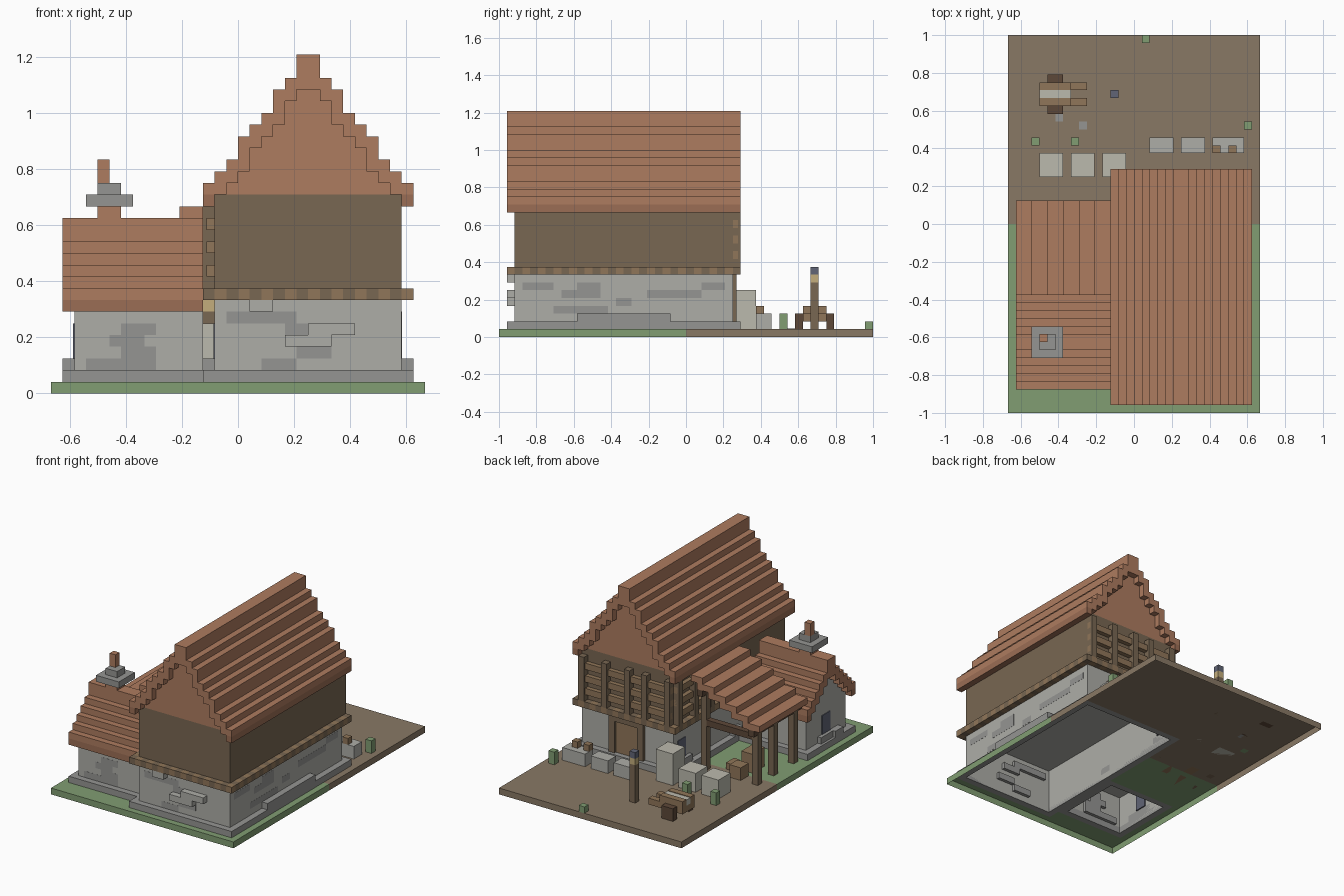
import bpy, bmesh, random

if "Cube" in bpy.data.objects:
    bpy.data.objects.remove(bpy.data.objects["Cube"])

U = 1 / 24          # one block; the model is 32 x 48 x 29 blocks
random.seed(4)

COL = dict(stone=(.42, .42, .39), stone_dark=(.30, .30, .29), pale=(.50, .49, .42),
           tile=(.42, .20, .115), tile_dark=(.33, .155, .09), wood=(.19, .135, .085),
           wood_dark=(.11, .065, .04), wood_light=(.28, .18, .10), grass=(.22, .34, .17),
           dirt=(.25, .19, .13), slate=(.12, .13, .18), glow=(.55, .42, .2))
mats = {}
for key, c in COL.items():
    mats[key] = bpy.data.materials.new(key)
    mats[key].diffuse_color = (*c, 1)

FACES = dict(bottom=(0, 2, 3, 1), top=(4, 5, 7, 6), front=(0, 1, 5, 4),
             back=(2, 6, 7, 3), left=(0, 4, 6, 2), right=(1, 3, 7, 5))


def part(name, mat, boxes, skip=()):
    """One object from boxes (x0, x1, y0, y1, z0, z1) in blocks; x, y from the front left corner."""
    bm = bmesh.new()
    for x0, x1, y0, y1, z0, z1 in boxes:
        v = [bm.verts.new(((x - 16) * U, (y - 24) * U, z * U))
             for z in (z0, z1) for y in (y0, y1) for x in (x0, x1)]
        for key, idx in FACES.items():
            if key not in skip:
                bm.faces.new([v[i] for i in idx])
    me = bpy.data.meshes.new(name)
    bm.to_mesh(me)
    bm.free()
    ob = bpy.data.objects.new(name, me)
    bpy.context.collection.objects.link(ob)
    me.materials.append(mats[mat])


def ring(x0, x1, y0, y1, z0, z1):
    """Four one-block-wide strips around a rectangle."""
    return [(x0, x1, y0, y0 + 1, z0, z1), (x0, x1, y1 - 1, y1, z0, z1),
            (x0, x0 + 1, y0 + 1, y1 - 1, z0, z1), (x1 - 1, x1, y0 + 1, y1 - 1, z0, z1)]


# Ground: open underneath, with gaps below the two buildings
SIDES = ('front', 'back', 'left', 'right')
TOPONLY = ('bottom',) + SIDES
part("grass_rim", 'grass', [(0, 32, 0, 24, 0, 1)], ('bottom', 'top', 'back'))
part("dirt_rim", 'dirt', [(0, 32, 24, 48, 0, 1)], ('bottom', 'top', 'front'))
part("grass_top", 'grass', [(0, 32, 0, 1, 0, 1), (0, 13, 1, 3, 0, 1), (0, 1, 3, 15, 0, 1),
                            (0, 13, 15, 24, 0, 1), (31, 32, 1, 24, 0, 1)], TOPONLY)
part("dirt_top", 'dirt', [(0, 13, 24, 31, 0, 1), (31, 32, 24, 31, 0, 1),
                          (0, 32, 31, 48, 0, 1)], TOPONLY)

# Stone storeys and plinths
part("house_plinth", 'stone_dark', ring(13, 31, 1, 31, 1, 2) + [(30, 31, 10, 22, 2, 3)])
part("annex_plinth", 'stone_dark', ring(1, 13, 3, 15, 1, 2)
     + [(1, 2, 6, 8, 2, 3), (13, 14, 14, 16, 2, 3)])
part("house_stone_walls", 'stone', [(14, 30, 2, 30, 1, 8)], ('bottom',))
part("annex_stone_walls", 'stone', [(2, 13, 4, 14, 1, 7)], ('bottom',))
part("raised_stones", 'stone', [(22, 26, 1, 2, 5, 6), (20, 24, 1, 2, 4, 5), (17, 19, 1, 2, 7, 8)])

# Slightly darker stones scattered over the walls
spots = []
for i in range(14):
    y, z = random.randint(3, 26), random.randint(3, 6)
    spots.append((29.5, 30.02, y, y + random.randint(2, 4), z, z + 1))
for i in range(5):
    x, z = random.randint(14, 26), random.randint(2, 6)
    spots.append((x, x + 3, 1.98, 2.5, z, z + 1))
    x, z = random.randint(2, 9), random.randint(2, 5)
    spots.append((x, x + 3, 3.98, 4.5, z, z + 1))
part("wall_stones", 'stone_dark', spots)

# Floor beam ends in alternating browns
ends = ([(x, x + 1, y, y + 1, 8, 9) for x in range(13, 31) for y in (1, 30)]
        + [(x, x + 1, y, y + 1, 8, 9) for y in range(2, 30) for x in (13, 30)])
part("beam_ends_light", 'wood_light', [b for b in ends if (b[0] + b[2]) % 2])
part("beam_ends_dark", 'wood', [b for b in ends if not (b[0] + b[2]) % 2])

# Timber upper storey with lattice at the back and the back left corner
part("upper_walls", 'wood', [(14, 30, 2, 30, 8, 17)])
part("lattice_rails", 'wood_light', [(14, 30, 30, 30.7, z, z + 1) for z in (10, 12, 14)]
     + [(13.3, 14, 16, 30, z, z + 1) for z in (10, 12, 14)])
part("lattice_posts", 'wood', [(x, x + 1, 30, 31, 9, 16) for x in (14, 18, 21, 25, 29)]
     + [(13, 14, y, y + 1, 9, 16) for y in (17, 21, 25, 29)])

# Main roof: mirrored steps, eave boards and gables
tops = [18, 19, 20, 22, 23, 24, 26, 27, 29]
steps, gables = [], []
for k, top in enumerate(tops):
    low = 17 if k == 0 else tops[k - 1] - 1
    for x in ([21] if k == 8 else [13 + k, 30 - k]):
        w = 2 if k == 8 else 1
        steps.append((x, x + w, 1, 31, low, top))
        if k > 1:
            gables.append((x, x + w, 2, 30, 17, low))
part("main_roof_steps", 'tile', steps)
part("main_gables", 'tile', gables)
part("main_eaves", 'tile_dark', [(13, 14, 1, 31, 16, 17), (30, 31, 1, 31, 16, 17)])

# Annex roof: ridge runs left to right
steps, gables = [], []
atops = [9, 10, 11, 12, 13, 15]
for k, top in enumerate(atops):
    low = 8 if k == 0 else atops[k - 1] - 1
    for y in (3 + k, 14 - k):
        steps.append((1, 13, y, y + 1, low, top))
        if k > 0:
            gables.append((2, 13, y, y + 1, 7, low))
part("annex_roof_steps", 'tile', steps)
part("annex_gables", 'stone', gables)
part("annex_eaves", 'tile_dark', [(1, 13, 3, 4, 7, 8), (1, 13, 14, 15, 7, 8)])

# Chimney
part("chimney_stack", 'tile', [(4, 6, 8, 10, 12, 16), (4, 5, 9, 10, 18, 20)])
part("chimney_cap", 'stone_dark', [(3, 7, 7, 11, 16, 17), (4, 6, 8, 10, 17, 18)])

# Porch: lean-to roof, posts and beams
part("porch_roof", 'tile', [(1 + 2 * j, min(4 + 2 * j, 13), 15, 27, 10 + j, 11 + j) for j in range(6)])
part("porch_posts", 'wood', [(2, 3, 25, 26, 1, 10), (2, 3, 21, 22, 1, 10), (2, 3, 16, 17, 1, 10),
                             (11, 12, 25, 26, 1, 15)])
part("porch_beams", 'wood_dark', [(2, 3, 15, 27, 9, 10), (3, 11, 25, 26, 8, 9),
                                  (11, 12, 15, 27, 13, 14)])
part("porch_crates", 'wood_light', [(5, 7, 24, 26, 1, 3), (8, 9, 22, 24, 1, 2), (5, 7, 20, 23, 1, 4)])

# Door and windows
part("door_frame", 'wood', [(19, 20, 30, 30.5, 1, 7), (24, 25, 30, 30.5, 1, 7), (19, 25, 30, 30.5, 7, 8)])
part("door", 'wood_light', [(20, 24, 29.5, 30.15, 2, 7)])
part("windows", 'slate', [(13.9, 14.2, 27, 29, 3, 6), (1.9, 2.2, 8, 10, 3, 6)])
part("window_sills", 'stone_dark', [(13.4, 14, 26, 30, 2, 3), (1.4, 2, 7, 11, 2, 3)])

# Yard: stone blocks, lamp post, handcart, plants
part("stone_blocks", 'pale', [(4, 7, 30, 33, 1, 4), (8, 11, 30, 33, 1, 4), (12, 15, 30, 33, 1, 6)])
part("low_blocks", 'stone', [(18, 21, 33, 35, 1, 3), (22, 25, 33, 35, 1, 3), (26, 30, 33, 35, 1, 3)])
part("block_toppers", 'wood_light', [(26, 27, 33, 34, 3, 4), (28, 29, 33, 34, 3, 4)])
part("lamp_post", 'wood', [(13, 14, 40, 41, 1, 7)])
part("lamp_light", 'glow', [(13, 14, 40, 41, 7, 8)])
part("lamp_cap", 'slate', [(13, 14, 40, 41, 8, 9)])
part("cart_body", 'wood_light', [(4, 8, 39, 42, 2, 3), (4, 8, 39, 40, 3, 4), (4, 8, 41, 42, 3, 4),
                                 (8, 10, 39, 40, 2, 3), (8, 10, 41, 42, 2, 3)])
part("cart_wheels", 'wood_dark', [(5, 7, 38, 39, 1, 3), (5, 7, 42, 43, 1, 3)])
part("cart_load", 'pale', [(4, 8, 40, 41, 3, 3.9)])
part("plants", 'grass', [(x, x + 1, y, y + 1, 1, 3 if y < 47 else 2)
                         for x, y in ((3, 34), (8, 34), (30, 36), (17, 47))])
part("pebbles", 'stone_dark', [(6, 7, 37, 38, 1, 1.1), (9, 10, 36, 37, 1, 1.1)])

for m in bpy.data.materials:
    if m.users and not m.is_grease_pencil:
        m.use_nodes = True
        m.node_tree.nodes["Principled BSDF"].inputs["Base Color"].default_value = m.diffuse_color
